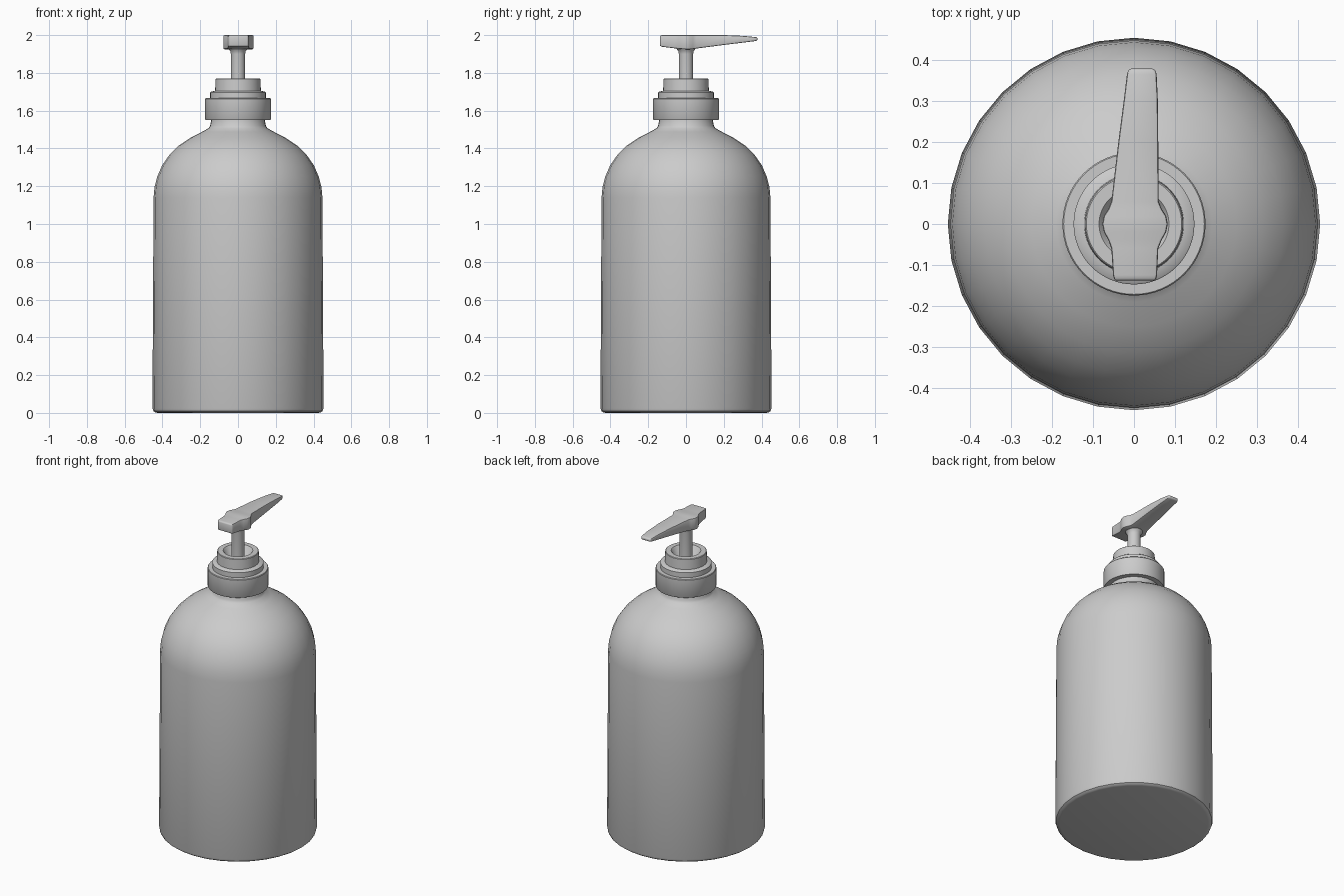
import bpy, bmesh, math


def finish(name, bm, angle=35):
    bmesh.ops.recalc_face_normals(bm, faces=bm.faces)
    mesh = bpy.data.meshes.new(name)
    bm.to_mesh(mesh)
    bm.free()
    ob = bpy.data.objects.new(name, mesh)
    bpy.context.collection.objects.link(ob)
    bpy.ops.object.select_all(action='DESELECT')
    ob.select_set(True)
    bpy.context.view_layer.objects.active = ob
    bpy.ops.object.shade_smooth_by_angle(angle=math.radians(angle))
    return ob


def lathe(name, profile, sides):
    """Spin an (r, z) profile around z; open ends are capped."""
    bm = bmesh.new()
    rings = []
    for r, z in profile:
        rings.append([bm.verts.new((r * math.cos(2 * math.pi * i / sides),
                                    r * math.sin(2 * math.pi * i / sides), z))
                      for i in range(sides)])
    for a, b in zip(rings, rings[1:]):
        for i in range(sides):
            j = (i + 1) % sides
            bm.faces.new((a[i], a[j], b[j], b[i]))
    bm.faces.new(rings[0])
    bm.faces.new(rings[-1])
    return finish(name, bm)


# Bottle: rounded foot, slightly tapered wall, domed shoulder, neck
lathe("bottle", [
    (0.425, 0), (0.438, 0.003), (0.448, 0.01), (0.453, 0.024), (0.447, 1.14),
    (0.442, 1.195), (0.428, 1.25), (0.402, 1.31), (0.364, 1.365),
    (0.313, 1.415), (0.25, 1.457), (0.19, 1.488), (0.156, 1.507),
    (0.148, 1.52), (0.143, 1.545), (0.14, 1.57)], 32)

# Screw cap with a tiny rim chamfer
lathe("screw_cap", [
    (0.135, 1.55), (0.172, 1.55), (0.174, 1.553), (0.174, 1.662),
    (0.171, 1.666), (0.13, 1.666)], 64)

# Stepped collar with a funnel recess around the stem
lathe("pump_collar", [
    (0.13, 1.66), (0.147, 1.66), (0.147, 1.697), (0.144, 1.70),
    (0.121, 1.705), (0.119, 1.767), (0.116, 1.77), (0.085, 1.77),
    (0.078, 1.762), (0.06, 1.73), (0.036, 1.715)], 64)

# Pump stem, flared where it meets the head
lathe("pump_stem", [
    (0.038, 1.70), (0.038, 1.90), (0.041, 1.915), (0.05, 1.927), (0.05, 1.95)], 32)

# Pump head: cross-sections along y as (y, left, right, bottom, top)
stations = [
    (-0.138, -0.047, 0.053, 1.942, 1.998), (-0.125, -0.051, 0.056, 1.938, 2.0),
    (-0.06, -0.055, 0.059, 1.930, 2.0), (-0.04, -0.062, 0.067, 1.928, 2.0),
    (-0.02, -0.073, 0.078, 1.926, 2.0), (0.0, -0.077, 0.082, 1.925, 2.0),
    (0.02, -0.073, 0.078, 1.925, 2.0), (0.037, -0.062, 0.067, 1.926, 2.0),
    (0.055, -0.055, 0.060, 1.929, 2.0), (0.20, -0.038, 0.059, 1.948, 2.0),
    (0.30, -0.025, 0.058, 1.960, 1.996), (0.365, -0.017, 0.055, 1.968, 1.990),
    (0.378, -0.012, 0.050, 1.971, 1.988)]
bm = bmesh.new()
rings = [[bm.verts.new(p) for p in ((l, y, b), (r, y, b), (r, y, t), (l, y, t))]
         for y, l, r, b, t in stations]
for a, b in zip(rings, rings[1:]):
    for i in range(4):
        j = (i + 1) % 4
        bm.faces.new((a[i], a[j], b[j], b[i]))
bm.faces.new(rings[0])
bm.faces.new(rings[-1])
bmesh.ops.recalc_face_normals(bm, faces=bm.faces)
hard = [e for e in bm.edges if e.calc_face_angle(0) > math.radians(55)]
bmesh.ops.bevel(bm, geom=hard, offset=0.006, segments=2, profile=0.5,
                affect='EDGES', clamp_overlap=True)
finish("pump_head", bm, 40)
